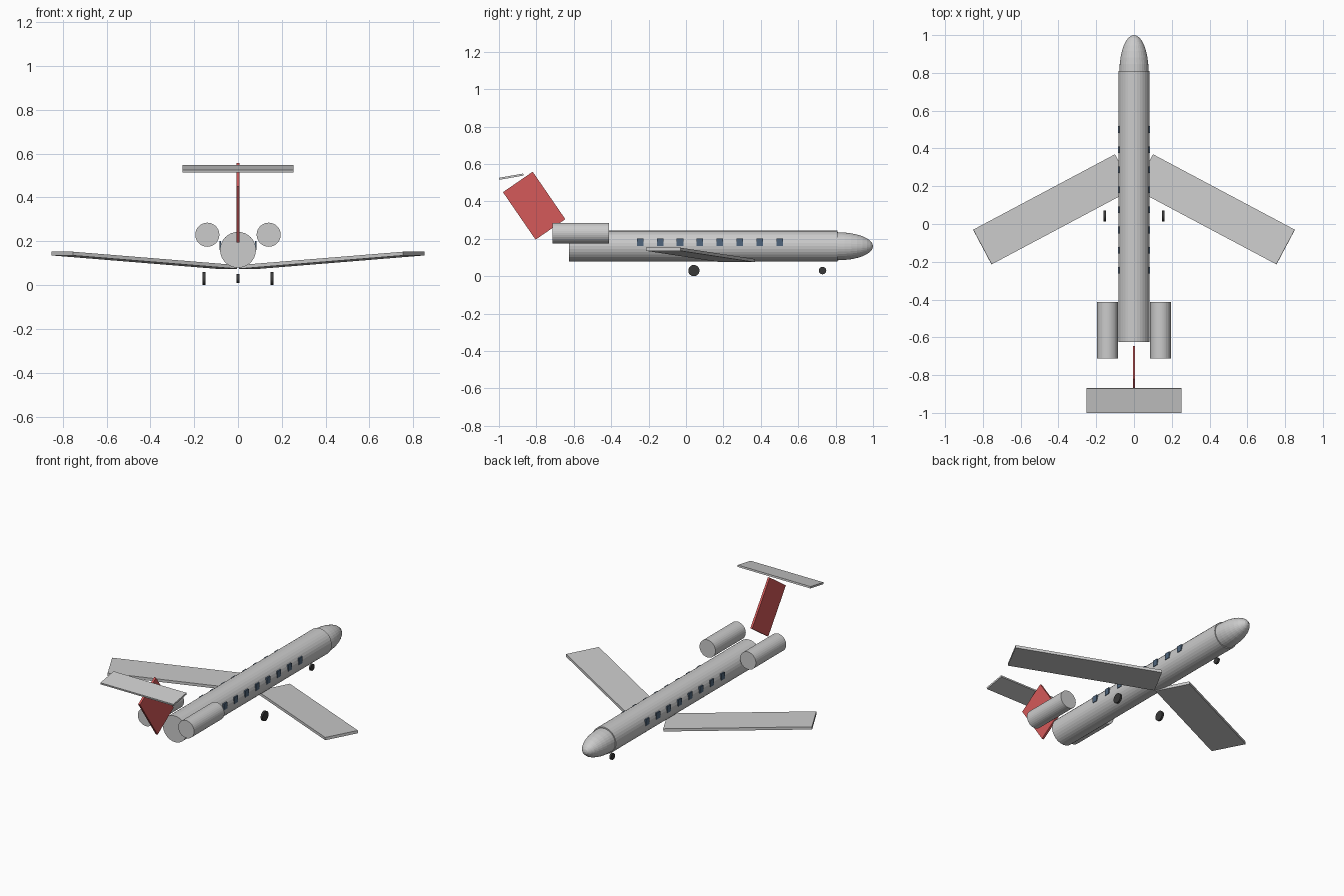
import bpy
from math import radians, pi
from mathutils import Matrix, Vector

if "Cube" in bpy.data.objects:
    bpy.data.objects.remove(bpy.data.objects["Cube"])


def material(name, rgb):
    m = bpy.data.materials.new(name)
    m.diffuse_color = (*rgb, 1)
    m.use_nodes = True
    m.node_tree.nodes["Principled BSDF"].inputs["Base Color"].default_value = m.diffuse_color
    return m


GREY = material("light grey", (0.6, 0.6, 0.6))
RED = material("tail red", (0.66, 0.1, 0.1))
GLASS = material("window blue", (0.08, 0.13, 0.2))
RUBBER = material("tyre black", (0.04, 0.04, 0.04))


def finish(name, mat, matrix):
    """Name and colour the active object, baking its transform into the mesh."""
    o = bpy.context.object
    o.name = name
    o.data.transform(matrix)
    o.data.materials.append(mat)
    return o


def box(name, mat, loc, size, rot=Matrix()):
    bpy.ops.mesh.primitive_cube_add(size=1)
    return finish(name, mat, Matrix.Translation(loc) @ rot @ Matrix.Diagonal((*size, 1)))


def cylinder(name, mat, loc, radius, length, axis, sides=32):
    bpy.ops.mesh.primitive_cylinder_add(vertices=sides, radius=radius, depth=length)
    rot = Matrix.Rotation(pi / 2, 4, "X" if axis == "Y" else "Y")
    return finish(name, mat, Matrix.Translation(loc) @ rot)


# Fuselage tube and pointed nose
cylinder("fuselage", GREY, (0, 0.0925, 0.161), 0.082, 1.435, "Y")
bpy.ops.mesh.primitive_uv_sphere_add(segments=32, ring_count=16, radius=1)
finish("nose", GREY, Matrix.Translation((0, 0.81, 0.16))
       @ Matrix.Diagonal((0.077, 0.19, 0.075, 1)) @ Matrix.Rotation(pi / 2, 4, "X"))

for side, s in (("right", 1), ("left", -1)):
    # Swept wing with dihedral
    sweep = Matrix.Rotation(radians(-28 * s), 4, "Z") @ Matrix.Rotation(radians(-4.1 * s), 4, "Y")
    box(f"{side}_wing", GREY, (0.4275 * s, 0.0775, 0.1135), (0.852, 0.208, 0.017), sweep)

    # Rear engine
    cylinder(f"{side}_engine", GREY, (0.14 * s, -0.5625, 0.23), 0.055, 0.3, "Y")

    # Main wheel
    cylinder(f"{side}_wheel", RUBBER, (0.155 * s, 0.042, 0.03), 0.03, 0.013, "X")

    # Cabin windows
    for i in range(8):
        box(f"{side}_window_{i + 1}", GLASS, (0.081 * s, -0.245 + 0.1065 * i, 0.181),
            (0.009, 0.035, 0.04))

# Nose wheel
cylinder("nose_wheel", RUBBER, (0, 0.73, 0.03), 0.02, 0.012, "X")

# Leaning fin and tilted tailplane
box("fin", RED, (0, -0.812, 0.377), (0.013, 0.193, 0.308), Matrix.Rotation(radians(34.5), 4, "X"))
box("tailplane", GREY, (0, -0.934, 0.532), (0.505, 0.131, 0.011), Matrix.Rotation(radians(10), 4, "X"))
